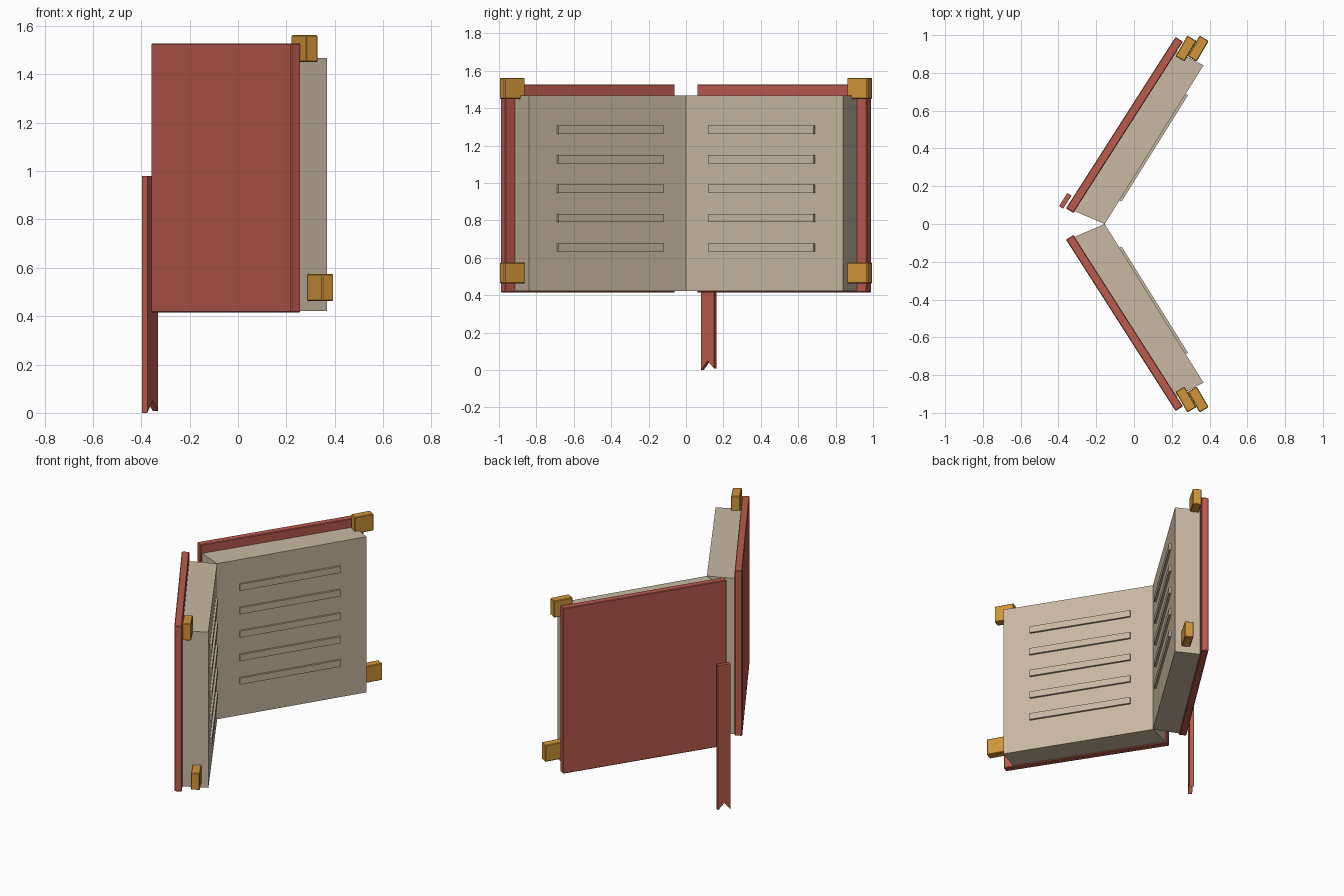
import bpy, bmesh
from mathutils import Vector

cube = bpy.data.objects.get("Cube")
if cube:
    bpy.data.objects.remove(cube, do_unlink=True)


def material(name, rgb):
    m = bpy.data.materials.new(name)
    m.use_nodes = True
    m.diffuse_color = (*rgb, 1)
    bsdf = m.node_tree.nodes["Principled BSDF"]
    bsdf.inputs["Base Color"].default_value = (*rgb, 1)
    bsdf.inputs["Roughness"].default_value = 0.8
    return m


RED = material("cover red", (0.50, 0.105, 0.075))
CREAM = material("paper cream", (0.58, 0.48, 0.36))
GOLD = material("brass gold", (0.64, 0.30, 0.04))


def prism(name, outline, push, mat, bevel=0.0):
    """Extrude a flat 3D outline along a vector into a closed solid."""
    bm = bmesh.new()
    face = bm.faces.new([bm.verts.new(p) for p in outline])
    out = bmesh.ops.extrude_face_region(bm, geom=[face], use_keep_orig=True)
    moved = [v for v in out["geom"] if isinstance(v, bmesh.types.BMVert)]
    bmesh.ops.translate(bm, verts=moved, vec=push)
    bmesh.ops.recalc_face_normals(bm, faces=bm.faces)
    me = bpy.data.meshes.new(name)
    bm.to_mesh(me)
    bm.free()
    me.materials.append(mat)
    ob = bpy.data.objects.new(name, me)
    bpy.context.collection.objects.link(ob)
    if bevel:
        mod = ob.modifiers.new("soft edge", "BEVEL")
        mod.width, mod.segments = bevel, 1
    return ob


def slab(name, plan, z0, z1, side, mat, bevel=0.0):
    """Upright solid from a plan outline, mirrored across y by side."""
    return prism(name, [(x, y * side, z0) for x, y in plan],
                 Vector((0, 0, z1 - z0)), mat, bevel)


def strip(start, along, length, depth):
    """Plan rectangle beginning at start, running along, thick toward the reader."""
    a = Vector(along).normalized()
    n = Vector((a.y, -a.x))
    s = Vector(start)
    return [s, s + a * length, s + a * length + n * depth, s + n * depth]


def centred(centre, along, length, depth):
    a = Vector(along).normalized()
    n = Vector((a.y, -a.x))
    return strip(Vector(centre) - a * length / 2 - n * depth / 2, along, length, depth)


COVER_DIR = (0.58, 0.907)
PAGE_DIR = (0.525, 0.84)
CLASP_DIR = (0.5, 0.866)

for side, word in ((1, "left"), (-1, "right")):
    # Cover board
    slab(f"{word}_cover", strip((-0.36, 0.083), COVER_DIR, 1.077, 0.046),
         0.415, 1.527, side, RED, 0.004)

    # Page block, slanted toward the gutter
    slab(f"{word}_pages", [(-0.155, 0), (0.368, 0.84), (0.225, 0.915), (-0.315, 0.068)],
         0.422, 1.468, side, CREAM)

    # Raised lines of writing
    for i in range(5):
        z = 0.655 + i * 0.1575
        slab(f"{word}_text_line_{i + 1}", strip((-0.085, 0.13), PAGE_DIR, 0.665, 0.022),
             z - 0.022, z + 0.022, side, CREAM)

    # Corner clasps
    for name, x, z in (("upper", 0.275, 1.506), ("lower", 0.34, 0.519)):
        slab(f"{word}_{name}_clasp", centred((x, 0.929), CLASP_DIR, 0.126, 0.055),
             z - 0.056, z + 0.056, side, GOLD, 0.004)

# Bookmark ribbon with a notched tail, lying on the outside of the left cover
a = Vector((COVER_DIR[0], COVER_DIR[1], 0)).normalized()
base = Vector((-0.397, 0.095, 0))
tail = [(0, 0), (0.041, 0.05), (0.082, 0.008), (0.082, 0.98), (0, 0.98)]
prism("bookmark_ribbon", [base + a * s + Vector((0, 0, z)) for s, z in tail],
      Vector((a.y, -a.x, 0)) * 0.026, RED)
